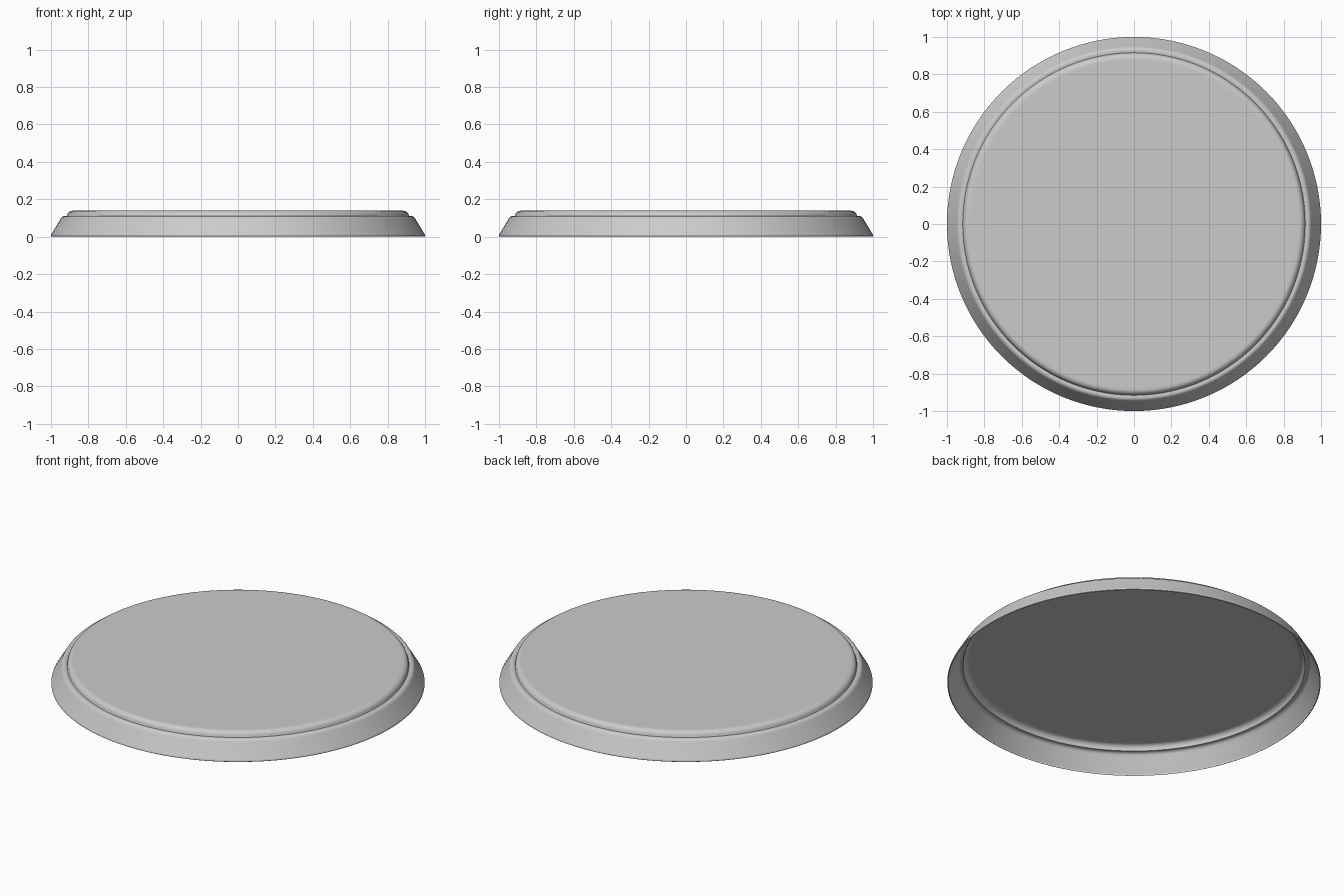
import bpy, bmesh
from math import sin, cos, tau, pi, radians

if "Cube" in bpy.data.objects:
    bpy.data.objects.remove(bpy.data.objects["Cube"])

SEGMENTS = 128


def arc(cx, cz, rx, rz, a0, a1, n):
    """Points along an elliptical corner of the profile."""
    return [(cx + rx * cos(a0 + (a1 - a0) * i / n),
             cz + rz * sin(a0 + (a1 - a0) * i / n)) for i in range(n + 1)]


# Half profile of the open-bottomed shell, from the bottom rim inwards
profile = [(0.995, 0.0), (1.0, 0.003), (1.0, 0.009), (0.997, 0.014)]   # bottom rim
profile += [(0.951, 0.091)]                                            # sloped side
profile += arc(0.928, 0.08, 0.024, 0.03, radians(35), pi / 2, 5)       # rounded shoulder
profile += [(0.916, 0.108)]                                            # step
profile += arc(0.884, 0.11, 0.03, 0.029, radians(3), pi / 2, 6)        # rounded raised lip
profile += [(0.87, 0.139)]

# Base shell
bm = bmesh.new()
rings = [[bm.verts.new((r * cos(tau * i / SEGMENTS), r * sin(tau * i / SEGMENTS), z))
          for i in range(SEGMENTS)] for r, z in profile]
for low, high in zip(rings, rings[1:]):
    for i in range(SEGMENTS):
        j = (i + 1) % SEGMENTS
        bm.faces.new((low[i], low[j], high[j], high[i]))
bm.faces.new(rings[-1])                                                # flat top

mesh = bpy.data.meshes.new("round_base")
bm.to_mesh(mesh)
bm.free()
base = bpy.data.objects.new("round_base", mesh)
bpy.context.collection.objects.link(base)
bpy.context.view_layer.objects.active = base
base.select_set(True)
bpy.ops.object.shade_smooth_by_angle(angle=radians(35))
